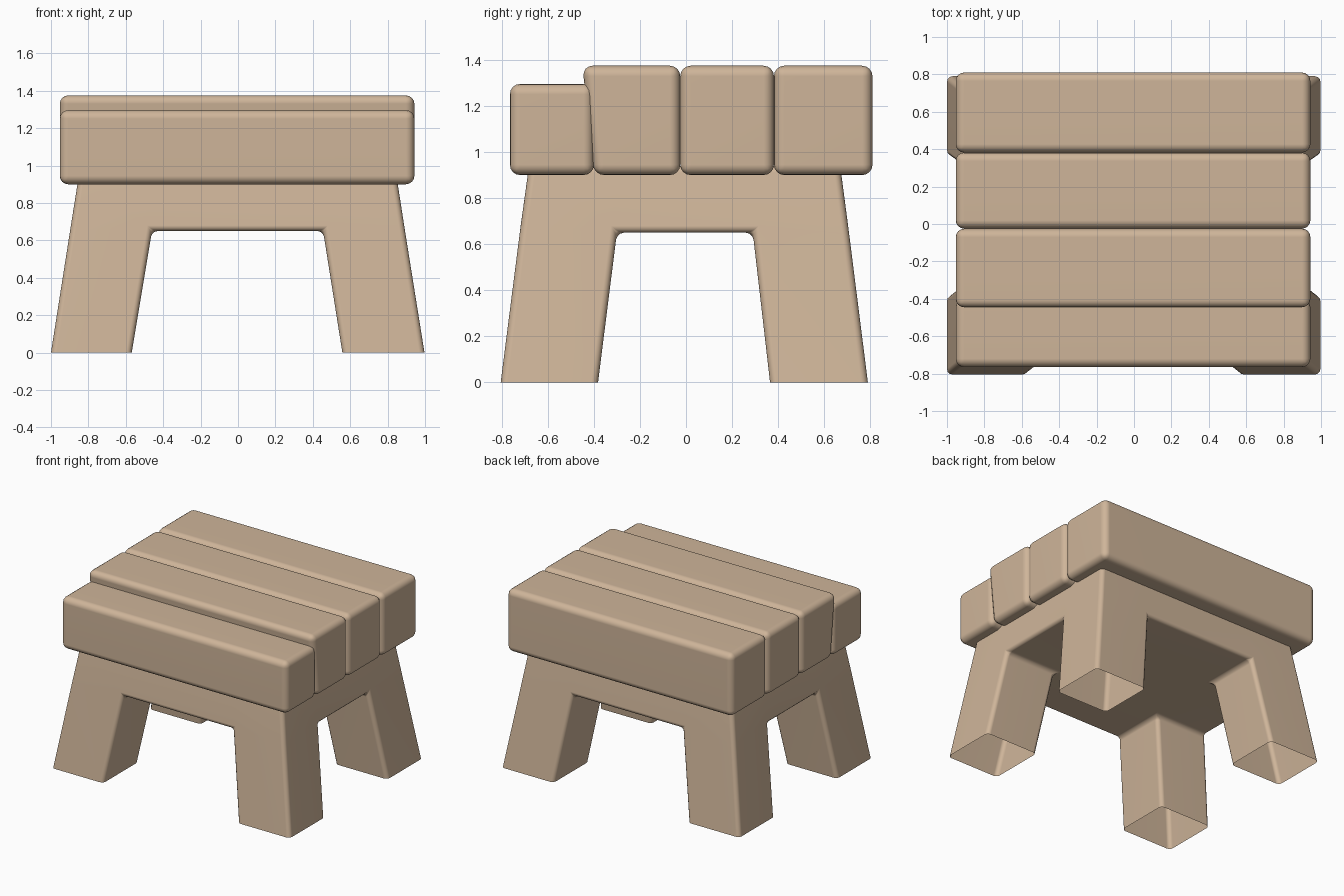
import bpy, bmesh

if "Cube" in bpy.data.objects:
    bpy.data.objects.remove(bpy.data.objects["Cube"])


def finish(name, bm, bevel, segments):
    """Turn a bmesh into a smooth, softly bevelled object."""
    bmesh.ops.recalc_face_normals(bm, faces=bm.faces)
    mesh = bpy.data.meshes.new(name)
    bm.to_mesh(mesh)
    bm.free()
    for p in mesh.polygons:
        p.use_smooth = True
    ob = bpy.data.objects.new(name, mesh)
    bpy.context.collection.objects.link(ob)
    mod = ob.modifiers.new("soft_edges", "BEVEL")
    mod.width = bevel
    mod.segments = segments
    mod.limit_method = "ANGLE"
    mod.angle_limit = 0.6
    ob.modifiers.new("flat_shading_fix", "WEIGHTED_NORMAL").keep_sharp = True
    mat = bpy.data.materials.get("wood") or bpy.data.materials.new("wood")
    mat.diffuse_color = (0.62, 0.46, 0.32, 1)
    mat.use_nodes = True
    mat.node_tree.nodes["Principled BSDF"].inputs["Base Color"].default_value = mat.diffuse_color
    mesh.materials.append(mat)
    return ob


def plank(name, y0, y1, top, front_overhang=0.0):
    """Seat plank; the upper front edge may lean over its neighbour."""
    bm = bmesh.new()
    bmesh.ops.create_cube(bm, size=1)
    for v in bm.verts:
        up, front = v.co.z > 0, v.co.y < 0
        v.co.x = 0.943 if v.co.x > 0 else -0.953
        v.co.y = y0 - (front_overhang if up else 0) if front else y1
        v.co.z = top if up else 0.90
    return finish(name, bm, 0.045, 4)


# Seat planks, front one lower
plank("front_seat_plank", -0.765, -0.40, 1.296)
plank("second_seat_plank", -0.40, -0.025, 1.375, 0.05)
plank("third_seat_plank", -0.025, 0.382, 1.375)
plank("back_seat_plank", 0.382, 0.81, 1.375)

# Base: solid apron slab with four splayed legs, open at the feet
levels = [
    (0.94, (-0.852, -0.43, 0.425, 0.848), (-0.682, -0.28, 0.27, 0.67)),
    (0.65, (-0.898, -0.46, 0.455, 0.893), (-0.722, -0.30, 0.29, 0.708)),
    (0.00, (-1.0, -0.568, 0.558, 0.997), (-0.805, -0.382, 0.365, 0.79)),
]
bm = bmesh.new()
V = [[[bm.verts.new((x, y, z)) for y in ys] for x in xs] for z, xs, ys in levels]


def wall(level, a, b):
    (i, j), (k, l) = a, b
    up, low = V[level], V[level + 1]
    bm.faces.new((up[i][j], up[k][l], low[k][l], low[i][j]))


for i in range(3):
    # apron sides
    wall(0, (i, 0), (i + 1, 0))
    wall(0, (i, 3), (i + 1, 3))
    wall(0, (0, i), (0, i + 1))
    wall(0, (3, i), (3, i + 1))
    for j in range(3):
        ring = [(i, j), (i + 1, j), (i + 1, j + 1), (i, j + 1)]
        bm.faces.new([V[0][a][b] for a, b in ring])
        if i != 1 and j != 1:
            # leg walls
            for n in range(4):
                wall(1, ring[n], ring[(n + 1) % 4])
        else:
            # apron underside
            bm.faces.new([V[1][a][b] for a, b in ring])
bmesh.ops.delete(bm, geom=[v for v in bm.verts if not v.link_faces], context="VERTS")
finish("legs_and_apron", bm, 0.03, 3)
